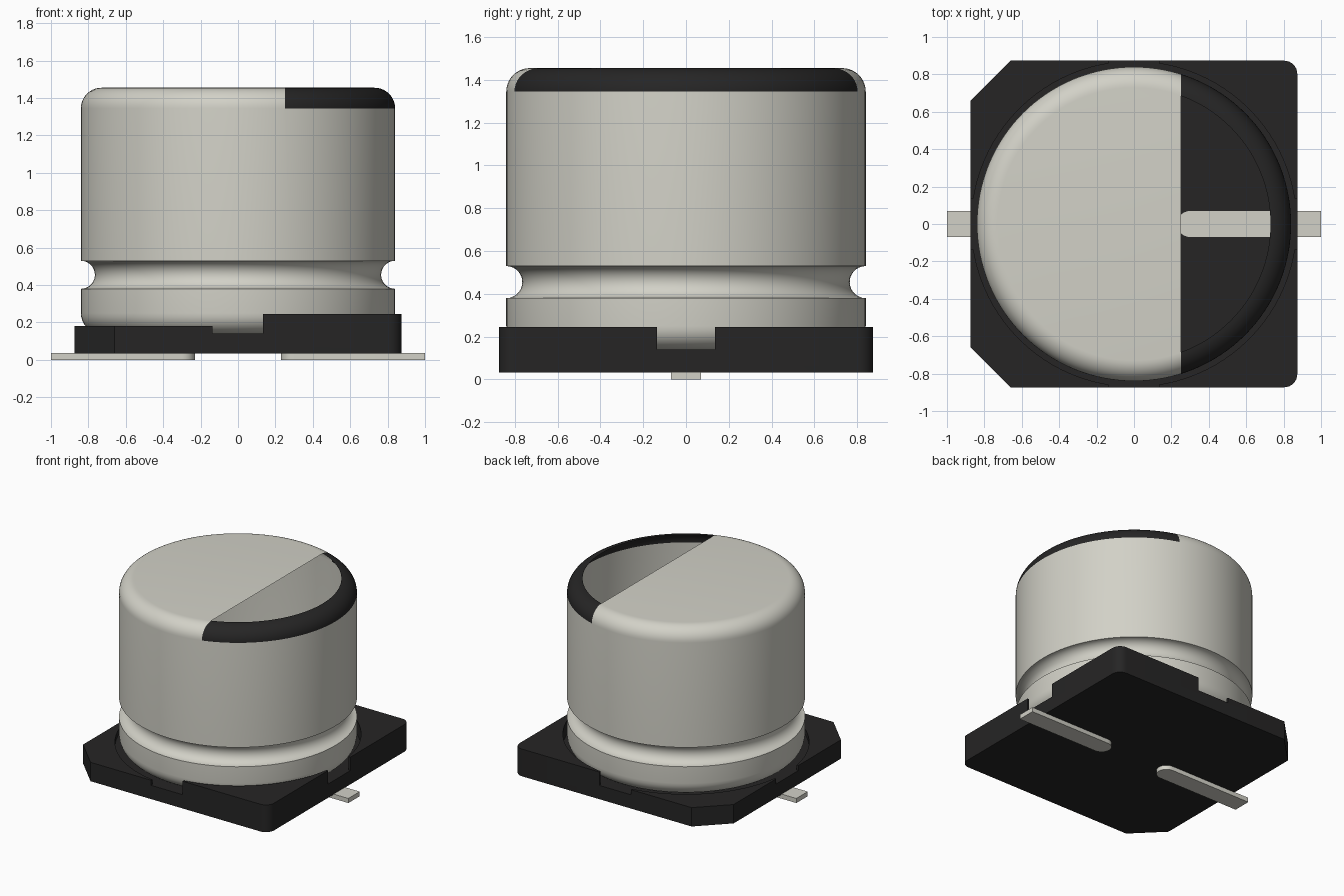
import bpy, bmesh, math
from mathutils import Matrix

if "Cube" in bpy.data.objects:
    bpy.data.objects.remove(bpy.data.objects["Cube"], do_unlink=True)


def material(name, rgb):
    m = bpy.data.materials.new(name)
    m.use_nodes = True
    m.diffuse_color = (*rgb, 1)
    bsdf = next(n for n in m.node_tree.nodes if n.type == 'BSDF_PRINCIPLED')
    bsdf.inputs["Base Color"].default_value = (*rgb, 1)
    bsdf.inputs["Roughness"].default_value = 0.6
    return m


METAL = material("warm grey metal", (0.645, 0.638, 0.572))
BLACK = material("black plastic", (0.019, 0.0185, 0.0185))


def make_object(name, bm, *mats):
    me = bpy.data.meshes.new(name)
    bm.to_mesh(me)
    bm.free()
    ob = bpy.data.objects.new(name, me)
    bpy.context.collection.objects.link(ob)
    for m in mats:
        me.materials.append(m)
    return ob


def activate(ob):
    bpy.ops.object.select_all(action='DESELECT')
    ob.select_set(True)
    bpy.context.view_layer.objects.active = ob


def smooth(ob):
    activate(ob)
    bpy.ops.object.shade_smooth_by_angle(angle=math.radians(35))


def arc(cx, cy, r, a0, a1, n):
    """Points on a circular arc, angles in degrees."""
    return [(cx + r * math.cos(math.radians(a0 + (a1 - a0) * i / n)),
             cy + r * math.sin(math.radians(a0 + (a1 - a0) * i / n))) for i in range(n + 1)]


def prism(outline, z0, z1):
    """Extrude a flat outline between two heights."""
    bm = bmesh.new()
    face = bm.faces.new([bm.verts.new((x, y, z0)) for x, y in outline])
    top = bmesh.ops.extrude_face_region(bm, geom=[face])["geom"]
    bmesh.ops.translate(bm, verts=[v for v in top if isinstance(v, bmesh.types.BMVert)],
                        vec=(0, 0, z1 - z0))
    bmesh.ops.recalc_face_normals(bm, faces=bm.faces)
    return bm


def rect(x0, x1, y0, y1):
    return [(x0, y0), (x1, y0), (x1, y1), (x0, y1)]


def cut(ob, outline, z0, z1):
    """Subtract a prism from an object."""
    cutter = make_object("cutter", prism(outline, z0, z1), BLACK)
    cutter.hide_render = True
    mod = ob.modifiers.new("cut", 'BOOLEAN')
    mod.operation, mod.solver, mod.object = 'DIFFERENCE', 'EXACT', cutter
    activate(ob)
    bpy.ops.object.modifier_apply(modifier=mod.name)
    bpy.data.objects.remove(cutter, do_unlink=True)


# Base: square with two chamfered and two rounded corners
S, CH, R = 0.873, 0.66, 0.07
outline = ([(-S, CH), (-S, -CH), (-CH, -S)]
           + arc(S - R, -S + R, R, -90, 0, 8)
           + arc(S - R, S - R, R, 0, 90, 8) + [(-CH, S)])
base = make_object("base", prism(outline, 0.033, 0.245), BLACK)
cut(base, arc(0, 0, 0.869, 0, 360 * 95 / 96, 95), 0.14, 0.5)     # seat for the can
cut(base, arc(0, 0, 0.74, 0, 360 * 95 / 96, 95), 0.0345, 0.5)    # hollow inside
cut(base, rect(-1, 0, -1, 1), 0.18, 0.5)                         # lower left half
cut(base, rect(-0.137, 0.135, -1, 1), 0.1402, 0.5)               # side notches
cut(base, rect(-1, 1, -0.136, 0.136), 0.1402, 0.5)
smooth(base)

# Can: lathed wall with rounded ends and a rolled groove
CAN, FIL, TOP, GROOVE = 0.84, 0.11, 1.455, 0.075
SHOULDER, CUT_X = TOP - FIL, 0.25
profile = (arc(CAN - FIL, 0.25, FIL, -90, 0, 8)
           + arc(CAN, 0.455, GROOVE, 270, 90, 14)
           + arc(CAN - FIL, SHOULDER, FIL, 0, 90, 10))
bm = bmesh.new()
verts = [bm.verts.new((r, 0, z)) for r, z in profile]
edges = [bm.edges.new(pair) for pair in zip(verts, verts[1:])]
bmesh.ops.spin(bm, geom=verts + edges, cent=(0, 0, 0), axis=(0, 0, 1),
               angle=2 * math.pi, steps=128)
bmesh.ops.remove_doubles(bm, verts=bm.verts, dist=0.0005)
rim = [e for e in bm.edges if e.is_boundary and min(v.co.z for v in e.verts) > TOP - 0.001]
bmesh.ops.contextual_create(bm, geom=rim)
bmesh.ops.recalc_face_normals(bm, faces=bm.faces)
wall = max(bm.faces, key=lambda f: f.calc_center_median().x)
if wall.normal.x < 0:
    bmesh.ops.reverse_faces(bm, faces=bm.faces)

# Split the top, open the segment and paint its rim
upper = [f for f in bm.faces if f.calc_center_median().z > SHOULDER]
geom = upper + list({e for f in upper for e in f.edges}) + list({v for f in upper for v in f.verts})
bmesh.ops.bisect_plane(bm, geom=geom, dist=0.0001, plane_co=(CUT_X, 0, 0), plane_no=(1, 0, 0))
opening = []
for f in bm.faces:
    c = f.calc_center_median()
    if c.z > SHOULDER and c.x > CUT_X:
        f.material_index = 1
        if c.z > TOP - 0.0005 and f.normal.z > 0.9999:
            opening.append(f)
bmesh.ops.delete(bm, geom=opening, context='FACES')
can = make_object("can", bm, METAL, BLACK)
smooth(can)

# Leads: flat strips with rounded inner ends
strip = [(1.0, -0.07), (1.0, 0.07)] + arc(0.30, 0, 0.07, 90, 270, 12)
for name, turn in (("left_lead", 0), ("right_lead", math.pi)):
    bm = prism(strip, 0, 0.0355)
    bm.transform(Matrix.Rotation(turn, 4, 'Z'))
    smooth(make_object(name, bm, METAL))
